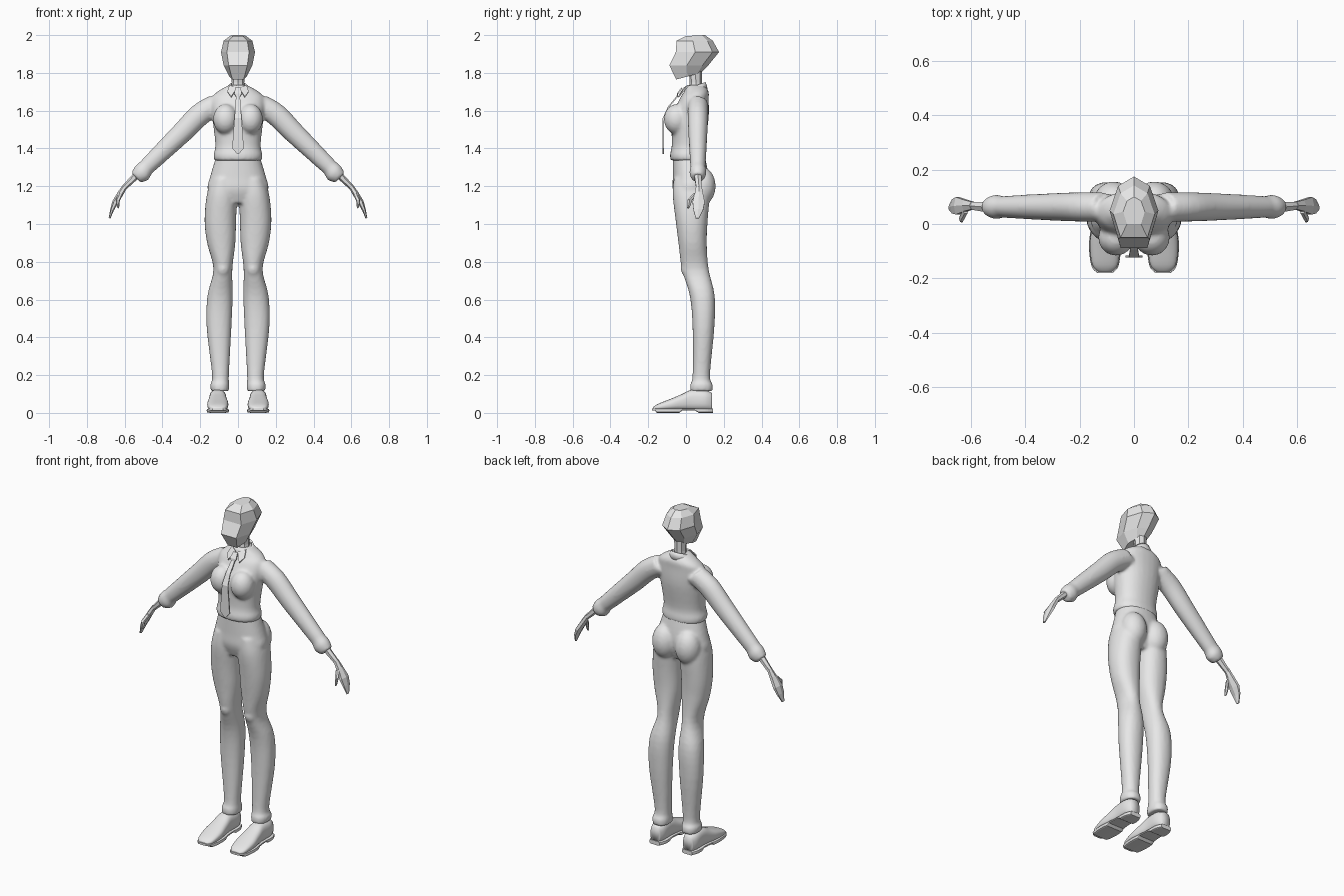
import bpy, bmesh, math
from mathutils import Vector, Matrix

cube = bpy.data.objects.get("Cube")
if cube:
    bpy.data.objects.remove(cube, do_unlink=True)

colour = (0.8, 0.8, 0.8, 1)
grey = bpy.data.materials.new("light grey")
grey.use_nodes = True
grey.diffuse_color = colour
grey.node_tree.nodes["Principled BSDF"].inputs["Base Color"].default_value = colour

X, Y, Z = Vector((1, 0, 0)), Vector((0, 1, 0)), Vector((0, 0, 1))
SIDES = {"left": 1, "right": -1}


def finish(name, bm, smooth=False, voxel=None, thickness=None):
    """Turn a bmesh into a named object, optionally blended or thickened."""
    bmesh.ops.recalc_face_normals(bm, faces=bm.faces)
    mesh = bpy.data.meshes.new(name)
    bm.to_mesh(mesh)
    bm.free()
    obj = bpy.data.objects.new(name, mesh)
    bpy.context.collection.objects.link(obj)
    mesh.materials.append(grey)
    for polygon in mesh.polygons:
        polygon.use_smooth = smooth
    if voxel:
        remesh = obj.modifiers.new("Blend", 'REMESH')
        remesh.mode = 'VOXEL'
        remesh.voxel_size = voxel
        remesh.use_smooth_shade = True
        relax = obj.modifiers.new("Relax", 'SMOOTH')
        relax.factor = 0.5
        relax.iterations = 5
    if thickness:
        solid = obj.modifiers.new("Thickness", 'SOLIDIFY')
        solid.thickness = thickness
        solid.offset = 0


def spline(keys, steps=4):
    """Smooth rows of numbers passing through the key rows."""
    rows = []
    for i in range(len(keys) - 1):
        around = (keys[max(i - 1, 0)], keys[i], keys[i + 1], keys[min(i + 2, len(keys) - 1)])
        for step in range(steps):
            t = step / steps
            rows.append([b + t / 2 * (c - a + t * (2 * a - 5 * b + 4 * c - d
                                                   + t * (3 * (b - c) + d - a)))
                         for a, b, c, d in zip(*around)])
    return rows + [list(keys[-1])]


def skin(bm, loops, caps=True):
    """Join closed loops of points into a tube."""
    rows = [[bm.verts.new(point) for point in loop] for loop in loops]
    count = len(rows[0])
    for low, high in zip(rows, rows[1:]):
        for i in range(count):
            j = (i + 1) % count
            bm.faces.new((low[i], low[j], high[j], high[i]))
    if caps:
        bm.faces.new(rows[0])
        bm.faces.new(rows[-1])


def loft(bm, rings, u=X, v=Y, sides=28, power=2, caps=True):
    """Rings are (centre, radius along u, radius along v)."""
    def bulge(value):
        return math.copysign(abs(value) ** (2 / power), value)

    angles = [math.tau * i / sides for i in range(sides)]
    loops = [[Vector(centre) + u * ru * bulge(math.cos(a)) + v * rv * bulge(math.sin(a))
              for a in angles] for centre, ru, rv in rings]
    skin(bm, loops, caps)


def upright(bm, side, spans):
    """Spans are (height, inner x, outer x, front y, back y)."""
    rings = [((side * (inner + outer) / 2, (front + back) / 2, z),
              (outer - inner) / 2, (back - front) / 2)
             for z, inner, outer, front, back in spline(spans)]
    loft(bm, rings, power=2.2)


def trunk(bm, spans):
    upright(bm, 1, [(z, -width, width, front, back) for z, width, front, back in spans])


def ball(bm, centre, radii):
    place = Matrix.Translation(centre) @ Matrix.Diagonal((*radii, 1))
    bmesh.ops.create_uvsphere(bm, u_segments=24, v_segments=16, radius=1, matrix=place)


def across(side, degrees):
    """Direction across a limb that hangs outward."""
    angle = math.radians(degrees)
    return Vector((side * math.cos(angle), 0, math.sin(angle)))


# Jacket: torso, bust and sleeves blended together
torso = [(1.335, .125, -.08, .105), (1.365, .13, -.085, .105), (1.42, .12, -.075, .1),
         (1.56, .135, -.075, .12), (1.66, .14, -.035, .12), (1.7, .11, -.01, .12),
         (1.735, .05, 0, .1)]
sleeve = [(.11, 1.635, .06), (.2, 1.58, .06), (.3, 1.48, .056), (.46, 1.325, .046),
          (.485, 1.3, .044), (.51, 1.27, .05), (.54, 1.245, .036)]
bm = bmesh.new()
trunk(bm, torso)
for side in SIDES.values():
    ball(bm, (side * .066, -.05, 1.555), (.066, .067, .08))
    rings = [((side * x, .063, z), radius, radius * .9) for x, z, radius in spline(sleeve)]
    loft(bm, rings, u=across(side, 47))
finish("jacket", bm, smooth=True, voxel=.009)

# Trousers: hips, seat, knees and legs blended together
hips = [(1.36, .115, -.07, .1), (1.25, .148, -.07, .12), (1.18, .16, -.07, .115),
        (1.11, .1, -.045, .09)]
leg = [(1.24, .01, .14, -.065, .12), (1.15, .005, .166, -.07, .125), (1.02, .01, .177, -.055, .115),
       (.9, .014, .164, -.04, .11), (.76, .03, .13, -.022, .12), (.62, .028, .162, .02, .152),
       (.45, .035, .166, .035, .15), (.2, .048, .137, .035, .127), (.15, .046, .147, .022, .142),
       (.115, .047, .143, .022, .142)]
bm = bmesh.new()
trunk(bm, hips)
for side in SIDES.values():
    upright(bm, side, leg)
    ball(bm, (side * .075, .085, 1.2), (.073, .072, .1))
    ball(bm, (side * .08, .005, .765), (.036, .033, .045))
finish("trousers", bm, smooth=True, voxel=.009)

# Shoes: key rows are (y, half width, height); soles follow the same outline
shoe = spline([(-.175, .025, .03), (-.15, .047, .047), (-.08, .056, .075), (-.02, .05, .1),
               (.03, .045, .122), (.1, .045, .12), (.138, .03, .105)])
floor = .012
for label, side in SIDES.items():
    bm = bmesh.new()
    rings = [((side * .107, y, (floor + height) / 2), width, (height - floor) / 2)
             for y, width, height in shoe]
    loft(bm, rings, v=Z, power=2.6)
    finish(label + "_shoe", bm, smooth=True)
    bm = bmesh.new()
    rings = []
    for y, width, height in shoe:
        raised = y < -.15 or -.03 < y < .05
        bottom = floor if raised else 0
        rings.append(((side * .107, y * 1.03, (floor * 2 + bottom) / 2),
                      width + .003, floor - bottom / 2))
    loft(bm, rings, v=Z, sides=16, power=5)
    finish(label + "_sole", bm)

# Faceted head: levels are (height, half width, front y, back y, rise to the back)
levels = [(1.765, .046, -.052, .08, .035), (1.84, .076, -.088, .118, 0), (1.91, .09, -.054, .175, 0),
          (1.97, .076, -.05, .142, 0), (1.995, .04, 0, .1, .005)]
section = [(.65, 0), (1, .45), (.65, .85), (0, 1), (-.65, .85), (-1, .45), (-.65, 0)]
bm = bmesh.new()
skin(bm, [[(width * across_part, front + (back - front) * depth, z + rise * depth)
           for across_part, depth in section]
          for z, width, front, back, rise in levels])
finish("head", bm)

# Neck
bm = bmesh.new()
loft(bm, [((0, .05, 1.68), .04, .038), ((0, .052, 1.75), .033, .033),
          ((0, .05, 1.83), .036, .036)], sides=8)
finish("neck", bm)

# Collar band and its two front points
bm = bmesh.new()
loft(bm, [((0, .046, 1.685), .068, .07), ((0, .046, 1.71), .06, .064),
          ((0, .05, 1.73), .046, .054)], v=Vector((0, .93, .37)), caps=False)
finish("collar", bm, smooth=True, thickness=.008)
for label, side in SIDES.items():
    bm = bmesh.new()
    corners = [(.006, -.012, 1.718), (.045, .012, 1.735), (.056, -.018, 1.7), (.036, -.04, 1.672)]
    bm.faces.new([bm.verts.new((side * x, y, z)) for x, y, z in corners])
    finish(label + "_collar_point", bm, thickness=.007)

# Necktie: rows are (height, y, half width)
tie = [(1.72, -.022, .014), (1.69, -.044, .02), (1.676, -.046, .011), (1.62, -.092, .014),
       (1.56, -.12, .019), (1.4, -.12, .031), (1.37, -.12, .003)]
bm = bmesh.new()
rows = [[bm.verts.new((edge * width, y, z)) for edge in (-1, 1)] for z, y, width in tie]
for upper, lower in zip(rows, rows[1:]):
    bm.faces.new((upper[0], upper[1], lower[1], lower[0]))
finish("necktie", bm, thickness=.007)

# Bare forearms, hands and thumbs: rows are (x, y, height, thickness, breadth)
forearm = [(.51, .06, 1.285, .021, .024), (.605, .068, 1.19, .014, .016)]
palm = [(.595, .068, 1.205, .013, .016), (.62, .068, 1.165, .016, .024), (.65, .067, 1.115, .016, .037),
        (.667, .065, 1.075, .01, .03), (.68, .06, 1.03, .005, .01)]
thumb = [(.62, .05, 1.16, .012, .014), (.636, .02, 1.125, .011, .014), (.635, .012, 1.085, .006, .007)]
for label, side in SIDES.items():
    for part, limbs, angle in (("_forearm", [forearm], 47), ("_hand", [palm, thumb], 25)):
        bm = bmesh.new()
        for limb in limbs:
            rings = [((side * x, y, z), thin, broad) for x, y, z, thin, broad in limb]
            loft(bm, rings, u=across(side, angle), sides=6)
        finish(label + part, bm)
